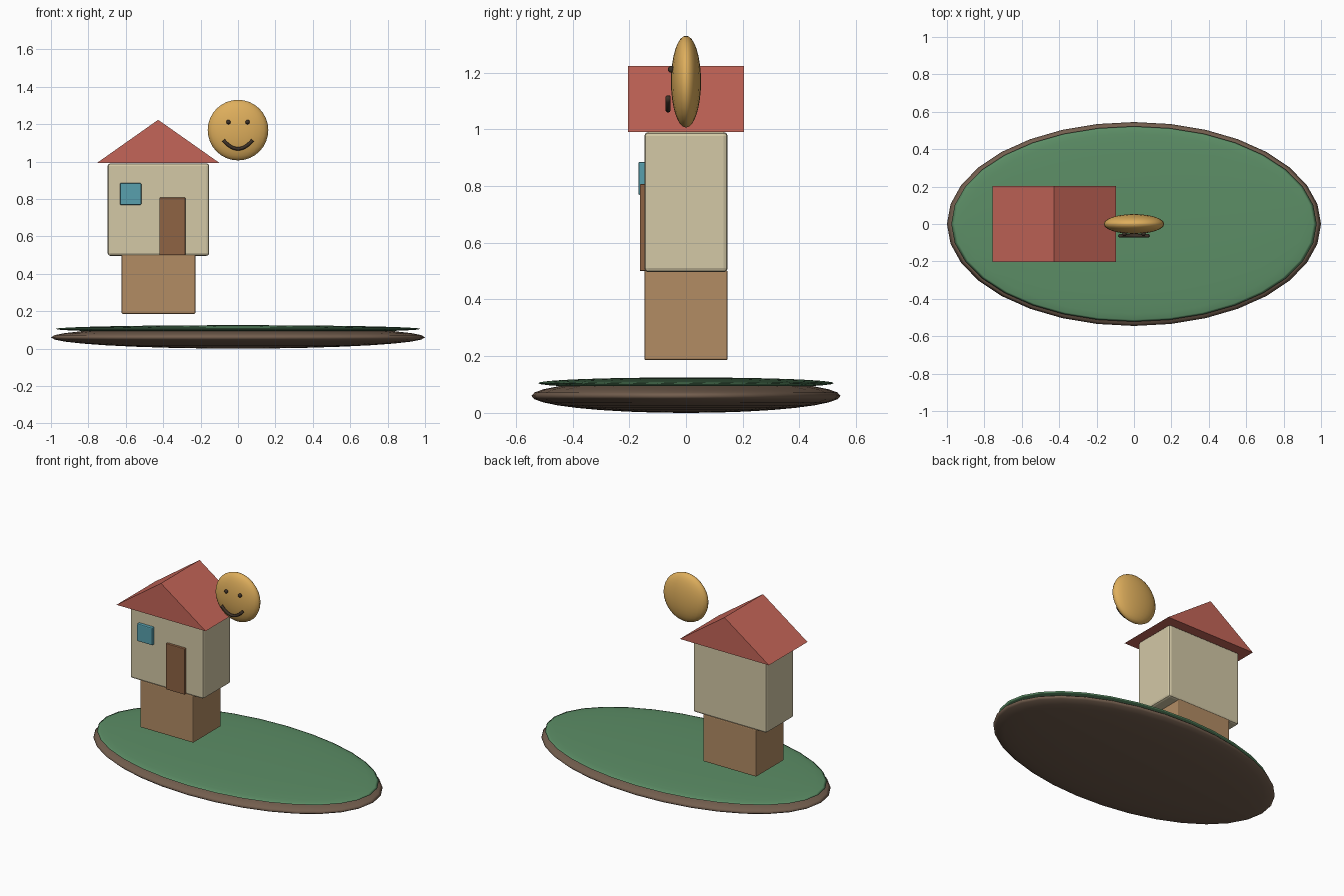
import bpy, bmesh, math

if "Cube" in bpy.data.objects:
    bpy.data.objects.remove(bpy.data.objects["Cube"])


def srgb(r, g, b):
    f = lambda c: c / 12.92 if c <= 0.04045 else ((c + 0.055) / 1.055) ** 2.4
    return (f(r / 255), f(g / 255), f(b / 255), 1)


def material(name, *rgb):
    m = bpy.data.materials.new(name)
    m.diffuse_color = srgb(*rgb)
    m.use_nodes = True
    m.node_tree.nodes["Principled BSDF"].inputs["Base Color"].default_value = m.diffuse_color
    return m


DIRT = material("dirt brown", 115, 94, 78)
GRASS = material("grass green", 92, 142, 102)
TAN = material("tan", 178, 140, 100)
CREAM = material("cream", 211, 200, 166)
RED = material("roof red", 196, 101, 88)
BROWN = material("door brown", 142, 99, 68)
BLUE = material("window blue", 88, 160, 174)
GOLD = material("sun gold", 222, 174, 92)
DARK = material("face dark", 62, 50, 40)


def finish(name, bm, mat, smooth=True):
    bmesh.ops.recalc_face_normals(bm, faces=bm.faces)
    me = bpy.data.meshes.new(name)
    bm.to_mesh(me)
    bm.free()
    me.materials.append(mat)
    for p in me.polygons:
        p.use_smooth = smooth
    ob = bpy.data.objects.new(name, me)
    bpy.context.collection.objects.link(ob)
    return ob


def ellipsoid(name, center, radii, mat, seg=32, rings=16):
    bm = bmesh.new()
    bmesh.ops.create_uvsphere(bm, u_segments=seg, v_segments=rings, radius=1)
    for v in bm.verts:
        v.co = [c + r * k for c, r, k in zip(center, radii, v.co)]
    return finish(name, bm, mat)


def box(name, lo, hi, mat, bevel):
    bm = bmesh.new()
    bmesh.ops.create_cube(bm, size=1)
    for v in bm.verts:
        v.co = [a + (b - a) * (k + 0.5) for a, b, k in zip(lo, hi, v.co)]
    bmesh.ops.bevel(bm, geom=bm.edges[:], offset=bevel, segments=2,
                    profile=0.5, affect='EDGES')
    return finish(name, bm, mat, False)


# Floating ground disc with a grass cap
ellipsoid("ground", (0, 0, 0.06), (1, 0.545, 0.06), DIRT)
ellipsoid("grass", (0, 0, 0.105), (0.977, 0.522, 0.02), GRASS)

# House: base, walls, door, window
box("base", (-0.622, -0.147, 0.186), (-0.228, 0.147, 0.502), TAN, 0.006)
box("walls", (-0.697, -0.147, 0.496), (-0.154, 0.147, 0.99), CREAM, 0.014)
box("door", (-0.42, -0.163, 0.50), (-0.281, -0.13, 0.807), BROWN, 0.004)
box("window", (-0.631, -0.168, 0.768), (-0.517, -0.13, 0.885), BLUE, 0.006)

# Gable roof: triangle profile extruded from front to back
bm = bmesh.new()
tri = bm.faces.new([bm.verts.new((x, -0.204, z)) for x, z in
                    ((-0.756, 0.991), (-0.097, 0.991), (-0.427, 1.223))])
ext = bmesh.ops.extrude_face_region(bm, geom=[tri], use_keep_orig=True)
for v in ext["geom"]:
    if isinstance(v, bmesh.types.BMVert):
        v.co.y = 0.204
finish("roof", bm, RED, False)

# Smiling sun
ellipsoid("sun", (0, 0, 1.168), (0.162, 0.053, 0.162), GOLD, 24, 16)
for side, x in (("left", -0.051), ("right", 0.051)):
    ellipsoid(side + "_eye", (x, -0.052, 1.211), (0.012, 0.012, 0.012), DARK, 12, 8)

# Mouth: round tube along a shallow arc
bm = bmesh.new()
rows = []
for i in range(13):
    t = i / 6 - 1
    x, z, slope = 0.078 * t, 1.068 + 0.046 * t * t, math.atan2(0.092 * t, 0.078)
    row = []
    for k in range(10):
        a = math.tau * k / 10
        s = 0.009 * math.cos(a)
        row.append(bm.verts.new((x - s * math.sin(slope),
                                 -0.063 + 0.009 * math.sin(a),
                                 z + s * math.cos(slope))))
    rows.append(row)
for a, b in zip(rows, rows[1:]):
    for k in range(10):
        bm.faces.new((a[k], a[k - 1], b[k - 1], b[k]))
bm.faces.new(rows[0])
bm.faces.new(rows[-1])
finish("mouth", bm, DARK)
